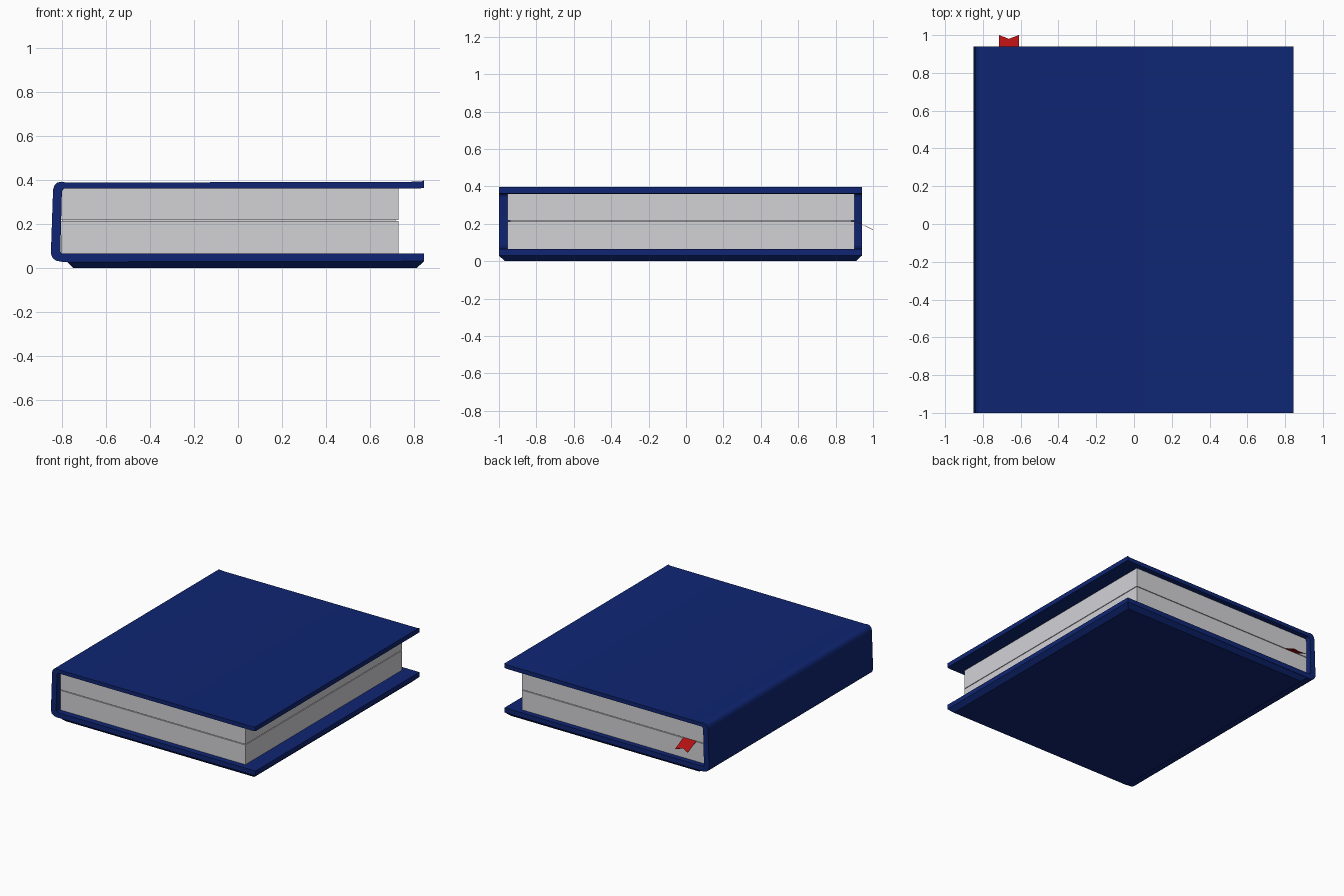
import bpy, bmesh

if "Cube" in bpy.data.objects:
    bpy.data.objects.remove(bpy.data.objects["Cube"])

def material(name, rgb):
    m = bpy.data.materials.new(name)
    m.diffuse_color = (*rgb, 1)
    m.use_nodes = True
    m.node_tree.nodes["Principled BSDF"].inputs["Base Color"].default_value = m.diffuse_color
    return m

blue = material("navy cover", (0.0046, 0.0185, 0.17))
paper = material("paper", (0.65, 0.645, 0.675))
red = material("ribbon red", (0.46, 0.006, 0.006))

def finish(name, bm, mat):
    bmesh.ops.recalc_face_normals(bm, faces=bm.faces)
    me = bpy.data.meshes.new(name)
    bm.to_mesh(me)
    bm.free()
    me.materials.append(mat)
    ob = bpy.data.objects.new(name, me)
    bpy.context.collection.objects.link(ob)
    return ob

def box(name, x, y, z, mat, taper=0.0):
    """Box from ranges; taper insets the lower face."""
    bm = bmesh.new()
    rings = []
    for h, t in ((z[0], taper), (z[1], 0)):
        rings.append([bm.verts.new((a, b, h)) for a, b in (
            (x[0] + t, y[0] + t), (x[1] - t, y[0] + t),
            (x[1] - t, y[1] - t), (x[0] + t, y[1] - t))])
    lo, hi = rings
    bm.faces.new(lo[::-1])
    bm.faces.new(hi)
    for i in range(4):
        j = (i + 1) % 4
        bm.faces.new((lo[i], lo[j], hi[j], hi[i]))
    return finish(name, bm, mat)

# Wrapped cover: paired outer and inner profile points, bottom edge to top edge
outer = [(0.845, 0.03), (-0.80, 0.027), (-0.825, 0.032), (-0.842, 0.044),
         (-0.85, 0.065), (-0.84, 0.355), (-0.834, 0.374), (-0.821, 0.387),
         (-0.80, 0.391), (-0.78, 0.387), (0.83, 0.391), (0.845, 0.397)]
inner = [(0.845, 0.065), (-0.79, 0.065), (-0.795, 0.065), (-0.801, 0.067),
         (-0.807, 0.075), (-0.80, 0.342), (-0.798, 0.350), (-0.794, 0.356),
         (-0.788, 0.36), (-0.77, 0.36), (0.82, 0.36), (0.845, 0.363)]
Y0, Y1 = -1.0, 0.94
bm = bmesh.new()
rows = [[bm.verts.new((x, y, z)) for x, z in pts]
        for y in (Y0, Y1) for pts in (outer, inner)]
fo, fi, bo, bi = rows
n = len(outer)
for i in range(n - 1):
    j = i + 1
    for a, b in ((fo, fi), (bo, bi), (fo, bo), (fi, bi)):
        bm.faces.new((a[i], a[j], b[j], b[i]))
for i in (0, n - 1):
    bm.faces.new((fo[i], fi[i], bi[i], bo[i]))
cover = finish("cover", bm, blue)
bpy.context.view_layer.objects.active = cover
cover.select_set(True)
bpy.ops.object.shade_smooth_by_angle(angle=0.6)

# Bevelled underside of the back board
box("back_board_bevel", (-0.78, 0.845), (Y0, Y1), (0.0, 0.03), blue, 0.032)

# Two page blocks with a thin opening for the ribbon
for name, z in (("lower_pages", (0.065, 0.212)), ("upper_pages", (0.217, 0.36))):
    box(name, (-0.803, 0.73), (-0.955, 0.90), z, paper)

# Core that closes the opening slightly inside the page edges
box("page_core", (-0.80, 0.715), (-0.94, 0.885), (0.205, 0.225), paper)

# Bookmark ribbon: thin strip drooping out of the back, with a notched end
bm = bmesh.new()
path = [(0.87, 0.2155), (0.90, 0.2145), (0.935, 0.200)]
xs = (-0.715, -0.6625, -0.61)
grid = [[bm.verts.new((x, y, z)) for x in xs] for y, z in path]
grid.append([bm.verts.new(p) for p in
             ((xs[0], 1.0, 0.168), (xs[1], 0.98, 0.178), (xs[2], 1.0, 0.168))])
for r, s in zip(grid, grid[1:]):
    for i in range(2):
        bm.faces.new((r[i], r[i + 1], s[i + 1], s[i]))
ribbon = finish("bookmark_ribbon", bm, red)
mod = ribbon.modifiers.new("thickness", "SOLIDIFY")
mod.thickness = 0.002
mod.offset = 0
